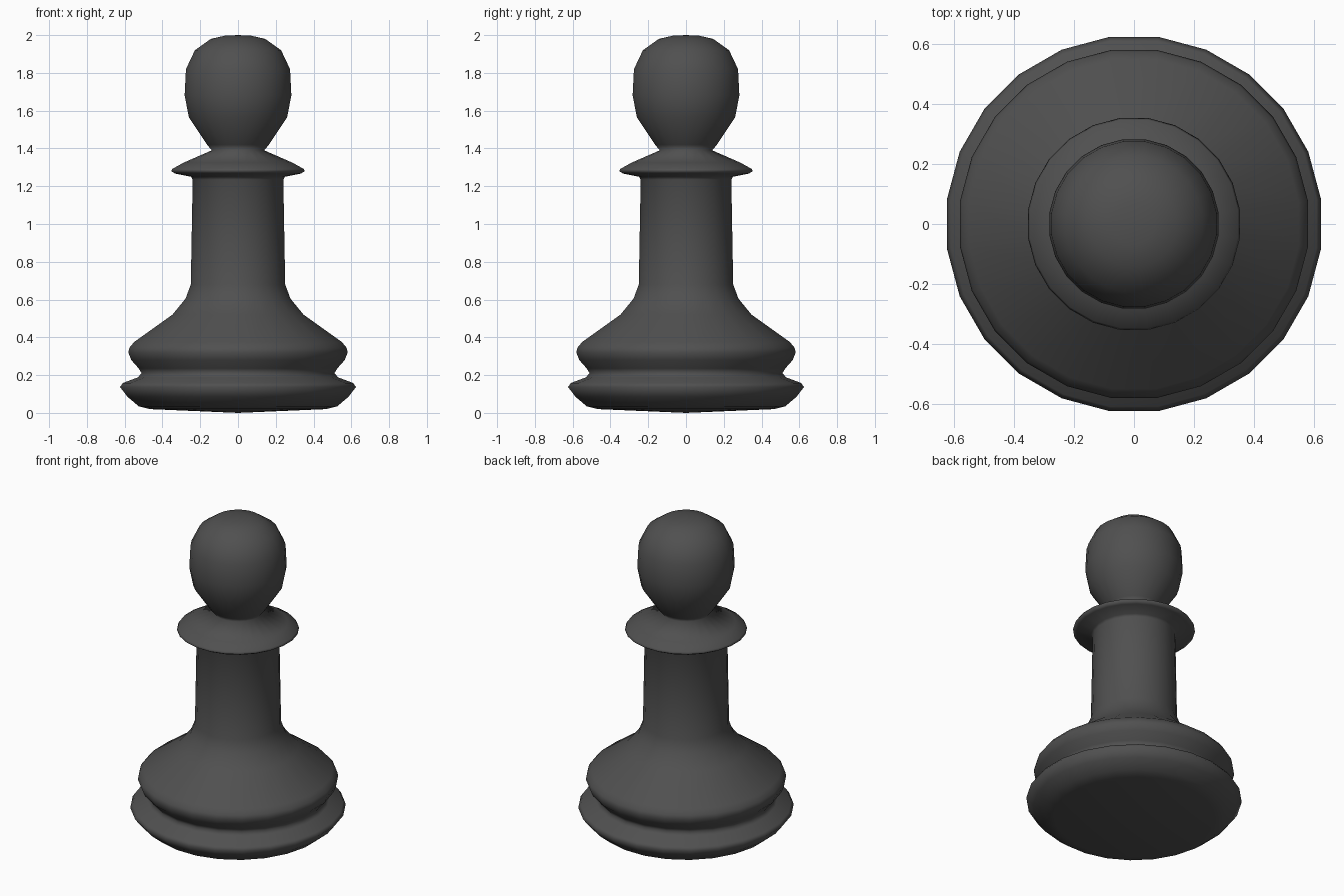
import bpy, bmesh, math

if "Cube" in bpy.data.objects:
    bpy.data.objects.remove(bpy.data.objects["Cube"])

SIDES = 24

# Half-profiles (radius, height), from the underside up to the crown
foot = [(0.47, 0.02), (0.53, 0.035), (0.59, 0.085), (0.63, 0.137), (0.615, 0.158)]
groove = [(0.535, 0.188), (0.515, 0.21), (0.53, 0.235)]
bell = [(0.57, 0.28), (0.586, 0.32), (0.58, 0.345), (0.555, 0.375), (0.35, 0.52), (0.28, 0.605)]
stem = [(0.252, 0.68), (0.242, 1.235)]
collar = [(0.25, 1.25), (0.335, 1.267), (0.357, 1.28), (0.35, 1.292), (0.29, 1.325), (0.14, 1.39)]
head = [(0.165, 1.42), (0.262, 1.565), (0.285, 1.68), (0.278, 1.82),
        (0.23, 1.92), (0.145, 1.98), (0.07, 1.997)]


def lathe(name, profile, bottom_z, top_z):
    """Turn a half-profile around z and close both ends at a centre point."""
    bm = bmesh.new()
    rings = []
    for r, z in profile:
        angles = [(i + 0.5) * math.tau / SIDES for i in range(SIDES)]
        rings.append([bm.verts.new((r * math.cos(a), r * math.sin(a), z)) for a in angles])
    low, high = bm.verts.new((0, 0, bottom_z)), bm.verts.new((0, 0, top_z))
    for i in range(SIDES):
        j = (i + 1) % SIDES
        for a, b in zip(rings, rings[1:]):
            bm.faces.new((a[i], a[j], b[j], b[i]))
        bm.faces.new((low, rings[0][j], rings[0][i]))
        bm.faces.new((high, rings[-1][i], rings[-1][j]))
    bmesh.ops.recalc_face_normals(bm, faces=bm.faces)
    for f in bm.faces:
        f.smooth = True
    mesh = bpy.data.meshes.new(name)
    bm.to_mesh(mesh)
    bm.free()
    obj = bpy.data.objects.new(name, mesh)
    bpy.context.collection.objects.link(obj)
    return obj


# One continuous turned piece
pawn = lathe("chess_pawn", foot + groove + bell + stem + collar + head, 0.0, 2.0)

# Dark finish
dark = bpy.data.materials.new("dark_finish")
dark.diffuse_color = (0.08, 0.08, 0.08, 1)
dark.use_nodes = True
dark.node_tree.nodes["Principled BSDF"].inputs["Base Color"].default_value = dark.diffuse_color
pawn.data.materials.append(dark)
